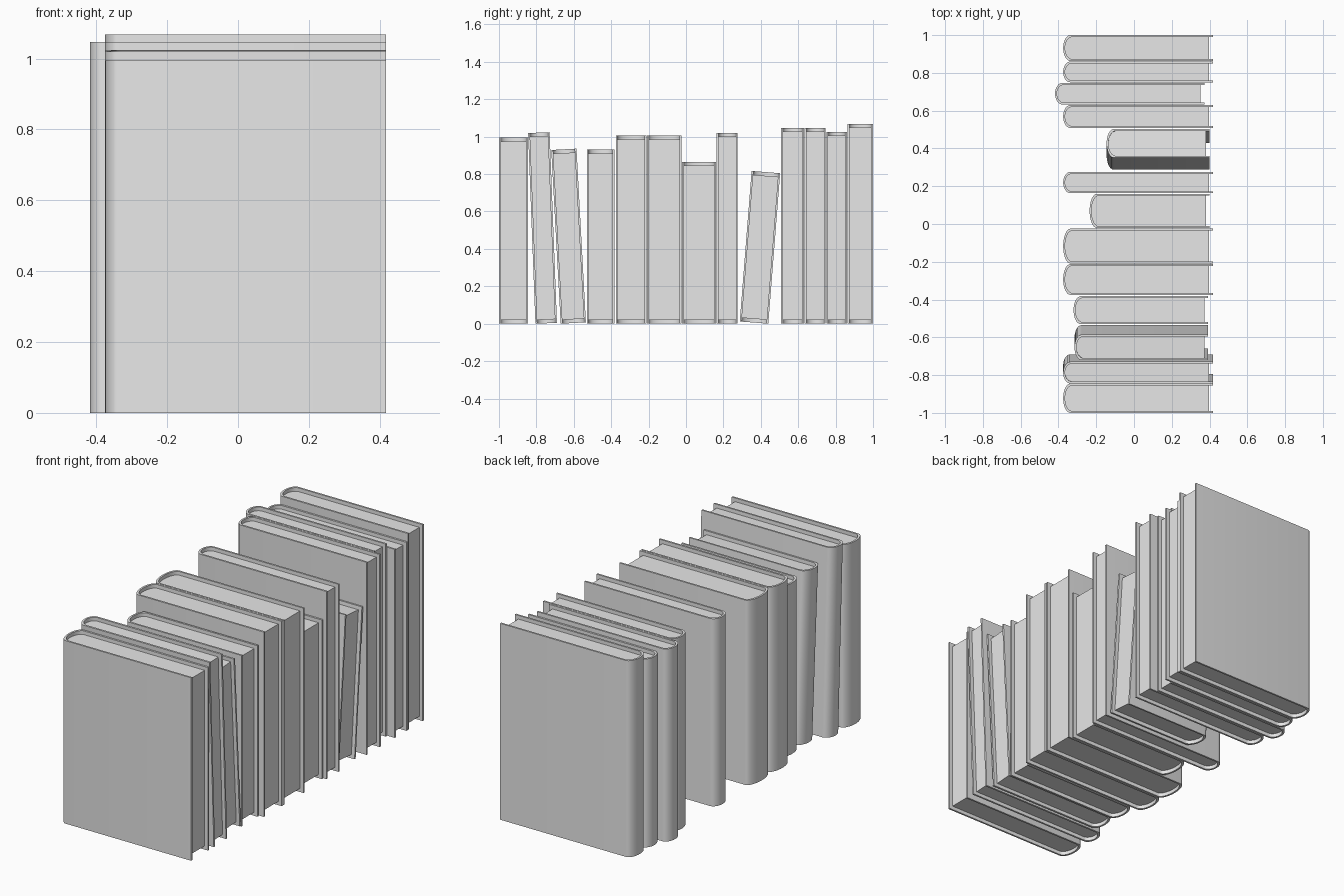
import bpy
import bmesh
from math import sin, cos, pi, radians
from mathutils import Matrix, Vector

cube = bpy.data.objects.get("Cube")
if cube:
    bpy.data.objects.remove(cube, do_unlink=True)

grey = bpy.data.materials.new("plain_grey")
grey.use_nodes = True
grey.diffuse_color = (0.8, 0.8, 0.8, 1)
grey.node_tree.nodes["Principled BSDF"].inputs["Base Color"].default_value = (0.8, 0.8, 0.8, 1)

BOARD = 0.01     # cover thickness
BULGE = 0.038    # depth of the rounded spine
RECESS = 0.02    # pages sit back from the cover edges
ARC = 16         # spine segments


def u_profile(spine, fore, half):
    """Open U outline: fore edge, round the spine, back to the fore edge."""
    pts = [(fore, -half)]
    for i in range(ARC + 1):
        a = pi * i / ARC
        pts.append((spine + BULGE * (1 - sin(a)), -half * cos(a)))
    return pts + [(fore, half)]


def finish(bm, name, matrix):
    bmesh.ops.recalc_face_normals(bm, faces=bm.faces)
    mesh = bpy.data.meshes.new(name)
    bm.to_mesh(mesh)
    bm.free()
    mesh.materials.append(grey)
    obj = bpy.data.objects.new(name, mesh)
    bpy.context.collection.objects.link(obj)
    obj.matrix_world = matrix
    bpy.ops.object.select_all(action='DESELECT')
    obj.select_set(True)
    bpy.context.view_layer.objects.active = obj
    bpy.ops.object.shade_smooth_by_angle(angle=radians(40))


def extrude_up(bm, height):
    new = bmesh.ops.extrude_face_region(bm, geom=bm.faces[:])["geom"]
    verts = [g for g in new if isinstance(g, bmesh.types.BMVert)]
    bmesh.ops.translate(bm, verts=verts, vec=(0, 0, height))


def book(index, y0, y1, spine, fore, height, lean=0):
    half = (y1 - y0) / 2
    mid = (y0 + y1) / 2
    # a leaning book pivots on its lower bottom edge
    pivot = Vector((0, y1 if lean < 0 else y0, 0))
    matrix = (Matrix.Translation(pivot) @ Matrix.Rotation(radians(lean), 4, 'X')
              @ Matrix.Translation(Vector((0, mid, 0)) - pivot))

    # cover: strip between outer and inner outline, raised to full height
    bm = bmesh.new()
    outer = [bm.verts.new((x, y, 0)) for x, y in u_profile(spine, fore, half)]
    inner = [bm.verts.new((x, y, 0))
             for x, y in u_profile(spine + BOARD, fore, half - BOARD)]
    for i in range(len(outer) - 1):
        bm.faces.new((outer[i], outer[i + 1], inner[i + 1], inner[i]))
    extrude_up(bm, height)
    finish(bm, f"book_{index}_cover", matrix)

    # page block: fills the cover, recessed at top, bottom and fore edge
    bm = bmesh.new()
    outline = u_profile(spine + BOARD, fore - RECESS, half - BOARD)
    bm.faces.new([bm.verts.new((x, y, RECESS)) for x, y in outline])
    extrude_up(bm, height - 2 * RECESS)
    finish(bm, f"book_{index}_pages", matrix)


# y start, y end, spine x, fore edge x, height, lean in degrees
BOOKS = [
    (-1.0, -0.845, -0.375, 0.418, 0.995),
    (-0.805, -0.69, -0.375, 0.418, 1.02, 2.2),
    (-0.67, -0.535, -0.315, 0.392, 0.93, 3.1),
    (-0.53, -0.382, -0.32, 0.392, 0.93),
    (-0.375, -0.212, -0.375, 0.418, 1.005),
    (-0.209, -0.025, -0.375, 0.418, 1.005),
    (-0.021, 0.16, -0.235, 0.4, 0.865),
    (0.163, 0.276, -0.375, 0.418, 1.02),
    (0.287, 0.44, -0.145, 0.4, 0.807, -4.5),
    (0.508, 0.63, -0.375, 0.418, 1.047),
    (0.633, 0.747, -0.418, 0.373, 1.047),
    (0.75, 0.86, -0.375, 0.418, 1.025),
    (0.863, 1.0, -0.375, 0.418, 1.068),
]
for n, spec in enumerate(BOOKS, 1):
    book(n, *spec)
